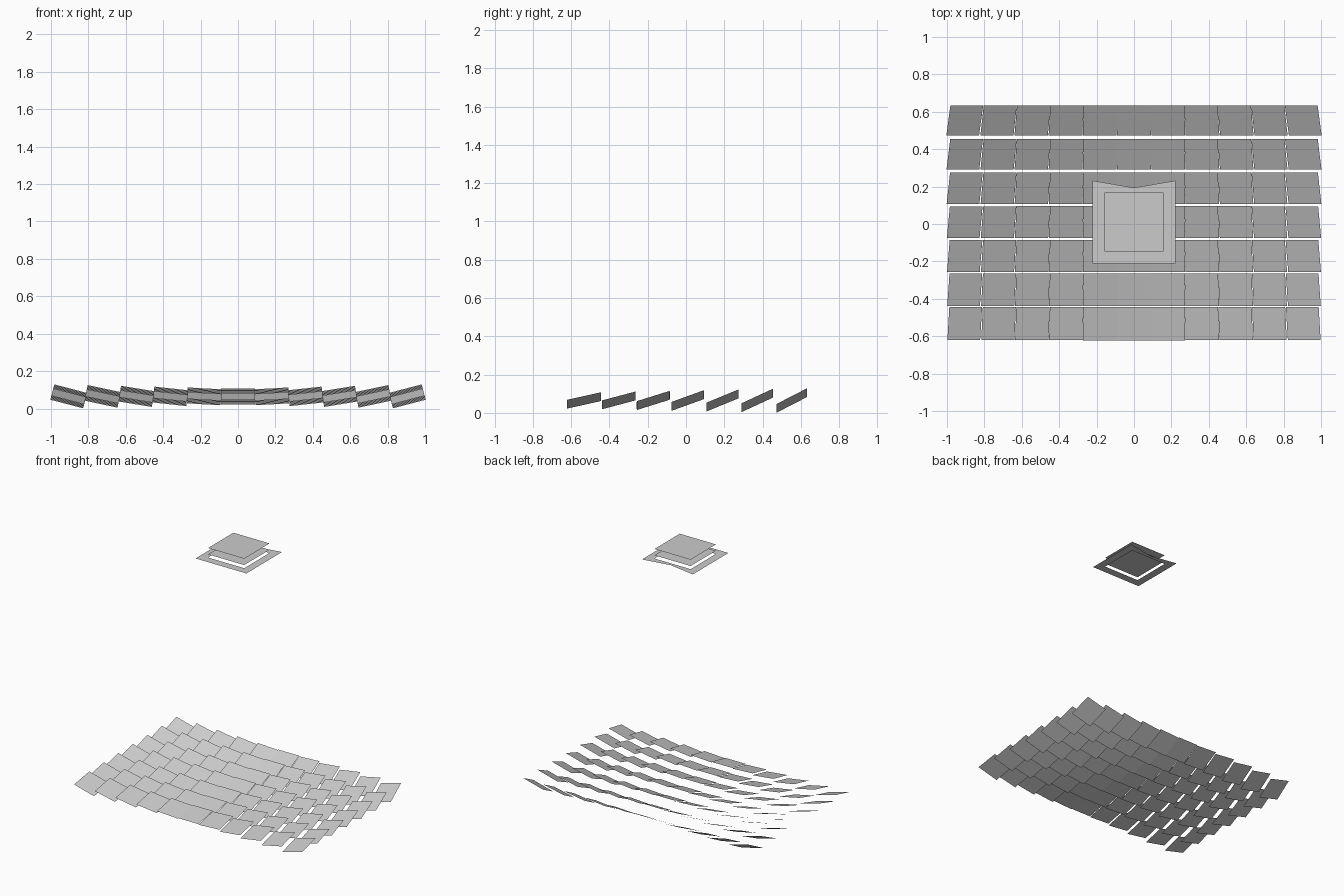
import bpy
from mathutils import Vector

if "Cube" in bpy.data.objects:
    bpy.data.objects.remove(bpy.data.objects["Cube"])

PITCH = 0.181          # mirror size and spacing
CY = 0.01              # centre of the layout in y
FIELD_Z = 0.065
RING_Z, TOP_Z = 1.905, 1.98
SUN = Vector((0, -0.643, 0.766))


def make(name, verts, faces):
    me = bpy.data.meshes.new(name)
    me.from_pydata([tuple(v) for v in verts], [], faces)
    me.update()
    ob = bpy.data.objects.new(name, me)
    bpy.context.collection.objects.link(ob)
    return ob


def square(half, z):
    return [(sx * half, CY + sy * half, z)
            for sx, sy in ((-1, -1), (1, -1), (1, 1), (-1, 1))]


# mirror panels: each tilts halfway between the sun and the receiver
target = Vector((0, CY, RING_Z))
for row in range(7):
    for col in range(11):
        c = Vector(((col - 5) * PITCH, CY + (row - 3) * PITCH, FIELD_Z))
        n = ((target - c).normalized() + SUN).normalized()
        u = Vector((n.z, 0, -n.x)).normalized()
        v = n.cross(u)
        h = PITCH / 2
        make(f"mirror_panel_{row}_{col}",
             [c - u * h - v * h, c + u * h - v * h,
              c + u * h + v * h, c - u * h + v * h], [(0, 1, 2, 3)])

# receiver rim: front and side bars, plus a notched back bar
rim = square(0.222, RING_Z) + square(0.158, RING_Z) + [(0, CY + 0.184, RING_Z)]
make("receiver_rim", rim,
     [(0, 1, 5, 4), (1, 2, 6, 5), (3, 0, 4, 7),
      (3, 7, 8), (7, 6, 8), (6, 2, 8)])

# receiver plates: lower and upper
make("receiver_lower_plate", square(0.158, RING_Z + 0.025), [(0, 1, 2, 3)])
make("receiver_upper_plate", square(0.158, TOP_Z), [(0, 1, 2, 3)])
